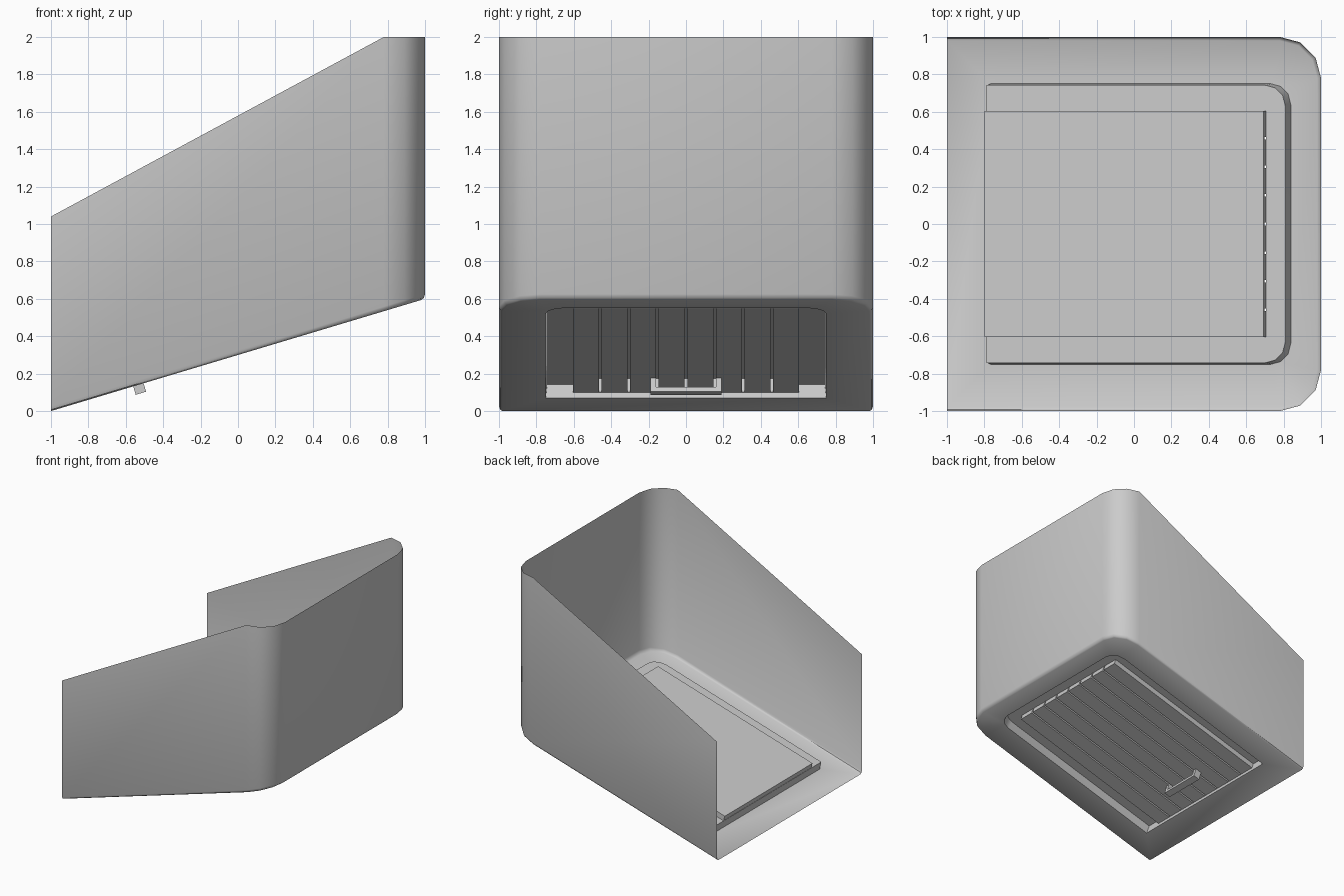
import bpy, bmesh, math
from mathutils import Matrix, Vector

cube = bpy.data.objects.get("Cube")
if cube:
    bpy.data.objects.remove(cube, do_unlink=True)

grey = bpy.data.materials.new("plain_grey")
grey.use_nodes = True
COLOUR = (0.6, 0.6, 0.6, 1)
grey.diffuse_color = COLOUR
grey.node_tree.nodes["Principled BSDF"].inputs["Base Color"].default_value = COLOUR

SLOPE = 0.3
# Frame lying on the sloping floor: u up the slope, y across, h out of it
FLOOR = Matrix.Translation((0, 0, 0.3)) @ Matrix.Rotation(-math.atan(SLOPE), 4, 'Y')


def finish(bm, name):
    bmesh.ops.recalc_face_normals(bm, faces=bm.faces)
    mesh = bpy.data.meshes.new(name)
    bm.to_mesh(mesh)
    bm.free()
    mesh.materials.append(grey)
    obj = bpy.data.objects.new(name, mesh)
    bpy.context.collection.objects.link(obj)
    bpy.ops.object.select_all(action='DESELECT')
    obj.select_set(True)
    bpy.context.view_layer.objects.active = obj
    bpy.ops.object.shade_smooth_by_angle(angle=math.radians(40))
    return obj


def u_outline(x0, x1, half, radius, steps=3):
    """U shape: square at x0, rounded corners at x1."""
    side = [(x0, half)]
    for i in range(steps + 1):
        a = math.pi / 2 * (1 - i / steps)
        side.append((x1 - radius + radius * math.cos(a), half - radius + radius * math.sin(a)))
    return [(x, -y) for x, y in side] + side[::-1]


def add_row(bm, points):
    return [bm.verts.new(p) for p in points]


def bridge(bm, a, b, closed=False):
    n = len(a)
    for i in range(n if closed else n - 1):
        j = (i + 1) % n
        bm.faces.new((a[i], a[j], b[j], b[i]))


def fill_between(bm, outer, inner):
    edges = []
    for loop in (outer, inner):
        for i, v in enumerate(loop):
            w = loop[(i + 1) % len(loop)]
            edges.append(bm.edges.get((v, w)) or bm.edges.new((v, w)))
    bmesh.ops.triangle_fill(bm, edges=edges, use_beauty=True, normal=FLOOR.col[2].xyz)


def on_floor(points, h):
    return [FLOOR @ Vector((u, y, h)) for u, y in points]


def box(bm, u, y, h):
    """Box in the floor frame from three (low, high) ranges."""
    ends = [add_row(bm, [FLOOR @ Vector((k, a, b)) for a, b in
                         ((y[0], h[0]), (y[1], h[0]), (y[1], h[1]), (y[0], h[1]))]) for k in u]
    bridge(bm, *ends, closed=True)
    bm.faces.new(ends[0])
    bm.faces.new(ends[1])


# Thin shell: three walls with sloping rims, rounded into the floor
def floor_z(x):
    return 0.3 + SLOPE * x


def rim_z(x):
    return min(2, 1.04 + (x + 1) * 0.96 / 1.78)


def wall_row(inset, height):
    return [(x, y, height(x)) for x, y in u_outline(-1, 1 - inset, 1 - inset, 0.22 - inset)]


bm = bmesh.new()
floor_edge = add_row(bm, wall_row(0.02, floor_z))
rows = [floor_edge,
        add_row(bm, wall_row(0.007, lambda x: floor_z(x) + 0.007)),
        add_row(bm, wall_row(0, lambda x: floor_z(x) + 0.025)),
        add_row(bm, wall_row(0, rim_z))]
for low, high in zip(rows, rows[1:]):
    bridge(bm, low, high)

# Floor with a shallow tray pressed into it
TRAY, U0, U1 = 0.075, -0.8, 0.875
PANEL_U = (U0 + 0.003, 0.76)
PANEL_HALF, PANEL_LOW, PANEL_TOP = 0.605, 0.03, 0.12
tray_mouth = add_row(bm, on_floor(u_outline(U0, U1, 0.75, 0.11), 0))
tray_top = add_row(bm, on_floor(u_outline(U0, U1 - 0.008, 0.742, 0.11), TRAY))
fill_between(bm, floor_edge, tray_mouth)
bridge(bm, tray_mouth, tray_top, closed=True)
a, b = PANEL_U
panel_hole = add_row(bm, on_floor([(a, -PANEL_HALF), (b, -PANEL_HALF),
                                   (b, PANEL_HALF), (a, PANEL_HALF)], TRAY))
fill_between(bm, tray_top, panel_hole)
finish(bm, "shell")

# Hatch panel: slab profile with seven grooves underneath
GROOVE = 0.007
profile = [(-PANEL_HALF, PANEL_LOW)]
for i in range(-3, 4):
    c = i * 0.153
    profile += [(c - GROOVE, PANEL_LOW), (c - GROOVE, 0.105),
                (c + GROOVE, 0.105), (c + GROOVE, PANEL_LOW)]
profile += [(PANEL_HALF, PANEL_LOW), (PANEL_HALF, PANEL_TOP), (-PANEL_HALF, PANEL_TOP)]
bm = bmesh.new()
ends = [add_row(bm, [FLOOR @ Vector((u, y, h)) for y, h in profile]) for u in PANEL_U]
bridge(bm, *ends, closed=True)
for end in ends:
    bm.faces.new(end)
finish(bm, "hatch_panel")

# Recess end lip, closing the grooves at the low end
bm = bmesh.new()
box(bm, (a - 0.001, a + 0.004), (-PANEL_HALF, PANEL_HALF), (PANEL_LOW, PANEL_TOP))
finish(bm, "hatch_end")

# Pull handle: bar on two legs under the hatch
HANDLE_U = (-0.585, -0.527)
bm = bmesh.new()
box(bm, HANDLE_U, (-0.19, 0.19), (-0.047, -0.02))
for s in (-1, 1):
    box(bm, HANDLE_U, sorted((s * 0.16, s * 0.19)), (-0.02, PANEL_LOW))
finish(bm, "handle")
